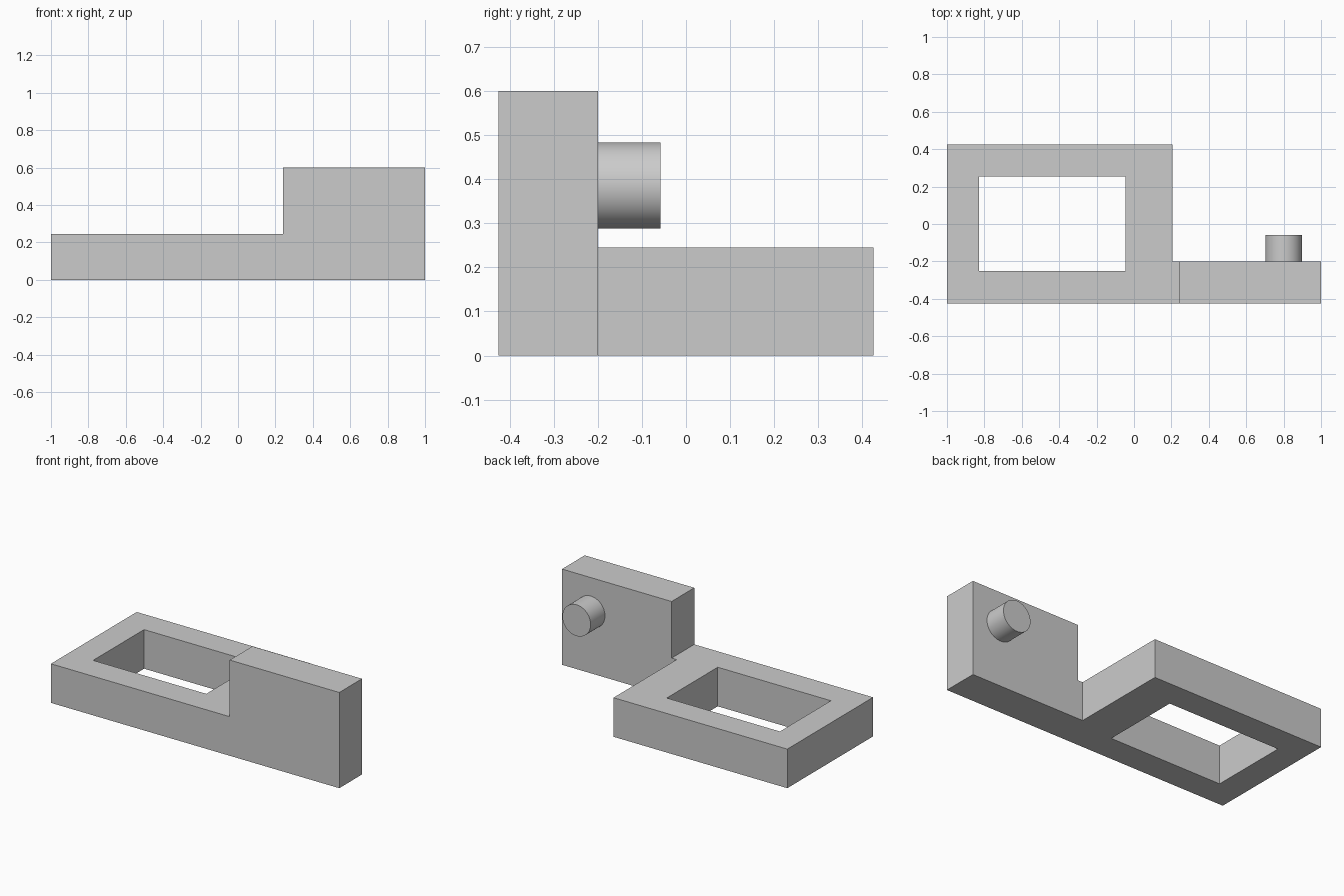
import bpy
import bmesh
import math
from mathutils import Matrix, Vector

cube = bpy.data.objects.get("Cube")
if cube:
    bpy.data.objects.remove(cube, do_unlink=True)

# Material
grey = bpy.data.materials.new("light grey")
grey.use_nodes = True
COLOUR = (0.6, 0.6, 0.6, 1)
grey.diffuse_color = COLOUR
for node in grey.node_tree.nodes:
    if node.type == "BSDF_PRINCIPLED":
        node.inputs["Base Color"].default_value = COLOUR

# Main dimensions
FRONT, BACK = -0.425, 0.425
WALL_BACK = -0.2
BASE_TOP, WALL_TOP = 0.245, 0.6
FRAME_RIGHT = 0.205
STEP = 0.24


def finish(name, bm):
    bmesh.ops.recalc_face_normals(bm, faces=bm.faces)
    mesh = bpy.data.meshes.new(name)
    bm.to_mesh(mesh)
    bm.free()
    mesh.materials.append(grey)
    obj = bpy.data.objects.new(name, mesh)
    bpy.context.collection.objects.link(obj)
    return obj


def prism(name, points, offset):
    """Extrude a flat outline along an offset."""
    bm = bmesh.new()
    face = bm.faces.new([bm.verts.new(p) for p in points])
    out = bmesh.ops.extrude_face_region(bm, geom=[face], use_keep_orig=True)
    moved = [g for g in out["geom"] if isinstance(g, bmesh.types.BMVert)]
    bmesh.ops.translate(bm, verts=moved, vec=Vector(offset))
    return finish(name, bm)


def block(name, x0, x1, y0, y1, z0, z1):
    outline = [(x0, y0, z0), (x1, y0, z0), (x1, y1, z0), (x0, y1, z0)]
    return prism(name, outline, (0, 0, z1 - z0))


def combine(target, tool, operation):
    mod = target.modifiers.new(operation.title(), "BOOLEAN")
    mod.operation = operation
    mod.solver = "EXACT"
    mod.object = tool
    bpy.context.view_layer.objects.active = target
    bpy.ops.object.modifier_apply(modifier=mod.name)
    bpy.data.objects.remove(tool, do_unlink=True)


# Stepped front bar with the raised wall at one end
profile = [(-1, 0), (1, 0), (1, WALL_TOP), (STEP, WALL_TOP),
           (STEP, BASE_TOP), (-1, BASE_TOP)]
body = prism("stepped_frame", [(x, FRONT, z) for x, z in profile],
             (0, WALL_BACK - FRONT, 0))

# Rectangular frame joined behind the bar, with a window through it
combine(body, block("frame_block", -1, FRAME_RIGHT, FRONT, BACK, 0, BASE_TOP),
        "UNION")
combine(body, block("window_cutter", -0.83, -0.045, -0.25, 0.255, -0.1, 0.4),
        "DIFFERENCE")

# Round peg on the back of the wall
PEG_START, PEG_END = WALL_BACK - 0.01, -0.058
bm = bmesh.new()
bmesh.ops.create_cone(
    bm, cap_ends=True, segments=64, radius1=0.098, radius2=0.098,
    depth=PEG_END - PEG_START,
    matrix=Matrix.Translation((0.8, (PEG_START + PEG_END) / 2, 0.386))
    @ Matrix.Rotation(math.pi / 2, 4, "X"))
peg = finish("peg", bm)
bpy.ops.object.select_all(action="DESELECT")
peg.select_set(True)
bpy.context.view_layer.objects.active = peg
bpy.ops.object.shade_smooth_by_angle(angle=math.radians(30))
